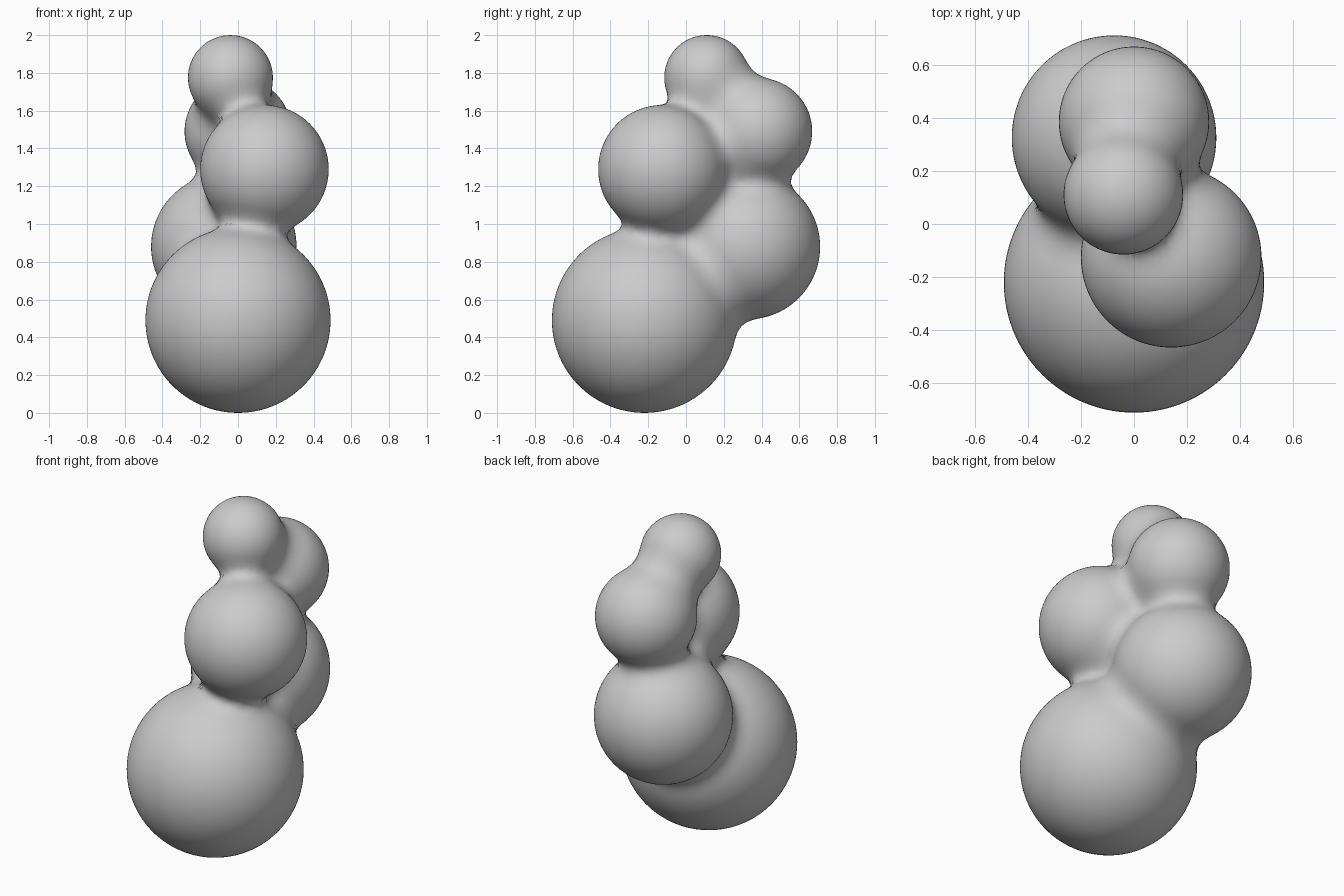
import bpy, bmesh
from mathutils import Vector, Matrix

if "Cube" in bpy.data.objects:
    bpy.data.objects.remove(bpy.data.objects["Cube"])

# Lobes: centre and radius
LOBES = [
    (Vector((0.0, -0.22, 0.49)), 0.49),      # large base
    (Vector((-0.075, 0.325, 0.88)), 0.385),  # rear middle
    (Vector((0.14, -0.125, 1.29)), 0.34),    # front middle
    (Vector((0.0, 0.385, 1.49)), 0.283),     # rear upper
    (Vector((-0.04, 0.11, 1.775)), 0.225),   # top
]
BLEND = 0.13


def field(p):
    """Smoothly blended distance to all lobes."""
    d = None
    for c, r in LOBES:
        e = (p - c).length - r
        if d is None:
            d = e
        else:
            h = max(BLEND - abs(d - e), 0) / BLEND
            d = min(d, e) - h * h * BLEND / 4
    return d


def snap(p):
    """Move a point onto the blended surface."""
    e = 0.002
    for _ in range(4):
        f = field(p)
        if abs(f) < 1e-4:
            break
        g = Vector([(field(p + a) - field(p - a)) / (2 * e)
                    for a in (Vector((e, 0, 0)), Vector((0, e, 0)), Vector((0, 0, e)))])
        p = p - g * (f / max(g.length_squared, 0.2))
    return p


# Rough union of slightly inflated spheres
bm = bmesh.new()
for c, r in LOBES:
    bmesh.ops.create_icosphere(bm, subdivisions=4, radius=r + 0.025,
                               matrix=Matrix.Translation(c))
mesh = bpy.data.meshes.new("blended_lobes")
bm.to_mesh(mesh)
bm.free()
body = bpy.data.objects.new("blended_lobes", mesh)
bpy.context.collection.objects.link(body)
bpy.context.view_layer.objects.active = body
body.select_set(True)
mod = body.modifiers.new("fuse", 'REMESH')
mod.mode = 'VOXEL'
mod.voxel_size = 0.028
bpy.ops.object.modifier_apply(modifier=mod.name)

# Relax and fit the skin to the soft blend
bm = bmesh.new()
bm.from_mesh(body.data)
for _ in range(3):
    bmesh.ops.smooth_vert(bm, verts=bm.verts, factor=0.5,
                          use_axis_x=True, use_axis_y=True, use_axis_z=True)
    for v in bm.verts:
        v.co = snap(v.co)
bm.to_mesh(body.data)
bm.free()
for poly in body.data.polygons:
    poly.use_smooth = True
